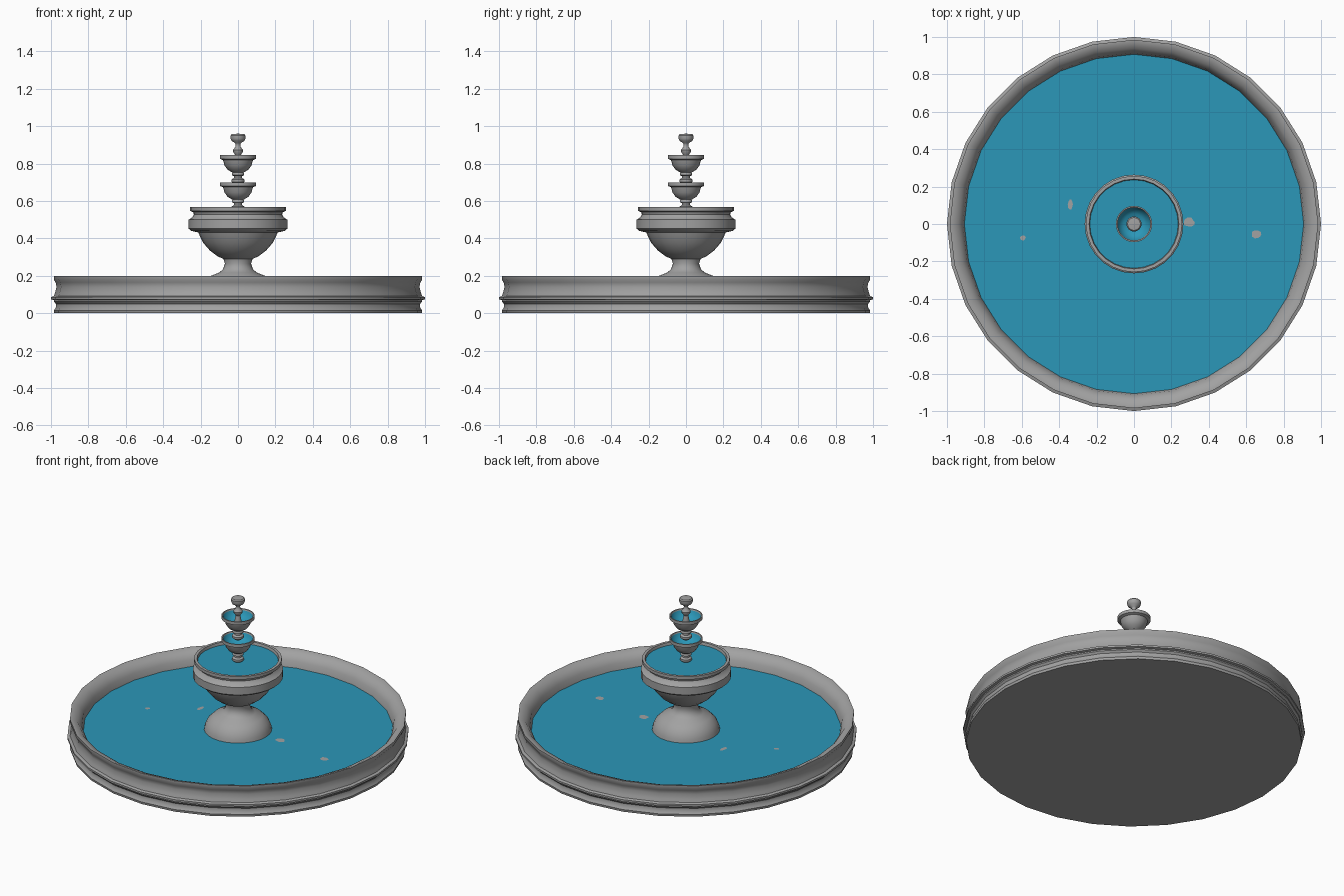
import bpy, math, random

if "Cube" in bpy.data.objects:
    bpy.data.objects.remove(bpy.data.objects["Cube"])

random.seed(4)


def material(name, rgb):
    m = bpy.data.materials.new(name)
    m.diffuse_color = (*rgb, 1)
    m.use_nodes = True
    m.node_tree.nodes["Principled BSDF"].inputs["Base Color"].default_value = m.diffuse_color
    return m


STONE = material("grey stone", (0.36, 0.36, 0.36))
WATER = material("blue water", (0.024, 0.31, 0.48))


def make(name, verts, faces, mat, angle=40):
    me = bpy.data.meshes.new(name)
    me.from_pydata(verts, [], faces)
    me.materials.append(mat)
    ob = bpy.data.objects.new(name, me)
    bpy.context.collection.objects.link(ob)
    bpy.ops.object.select_all(action='DESELECT')
    bpy.context.view_layer.objects.active = ob
    ob.select_set(True)
    bpy.ops.object.shade_smooth_by_angle(angle=math.radians(angle))
    return ob


def lathe(name, profile, mat, n=28, cap_bottom=False, cap_top=False):
    """Spin (radius, height) points, listed bottom to top along the outside."""
    verts, faces = [], []
    for r, z in profile:
        for i in range(n):
            a = 2 * math.pi * i / n
            verts.append((r * math.cos(a), r * math.sin(a), z))
    for k in range(len(profile) - 1):
        for i in range(n):
            j = (i + 1) % n
            faces.append((k*n + i, k*n + j, (k+1)*n + j, (k+1)*n + i))
    if cap_bottom:
        faces.append(tuple(reversed(range(n))))
    if cap_top:
        t = (len(profile) - 1) * n
        faces.append(tuple(range(t, t + n)))
    return make(name, verts, faces, mat)


def disc(name, r, z, mat, n=28):
    pts = [(r*math.cos(2*math.pi*i/n), r*math.sin(2*math.pi*i/n), z) for i in range(n)]
    return make(name, pts, [tuple(range(n))], mat)


# Pool wall with mouldings, and its water
lathe("pool_wall", [(.982, 0), (.985, .015), (.974, .03), (.974, .05), (.985, .062),
                    (.985, .07), (1, .074), (1, .086), (.984, .092), (.978, .11),
                    (.97, .14), (.975, .165), (.985, .18), (.985, .2), (.975, .2),
                    (.94, .185), (.915, .15), (.905, .1)], STONE, cap_bottom=True)
disc("pool_water", .908, .11, WATER)

# Pedestal and main bowl
lathe("main_bowl", [(.2, .1), (.195, .13), (.18, .165), (.145, .2), (.1, .218), (.08, .235),
                    (.07, .265), (.078, .29), (.11, .305), (.15, .335), (.185, .375),
                    (.205, .415), (.212, .432), (.25, .44), (.264, .452), (.264, .5),
                    (.245, .512), (.236, .528), (.24, .54), (.257, .547), (.257, .567),
                    (.24, .567), (.234, .54)], STONE)
disc("main_bowl_water", .238, .55, WATER)


# Two small bowls on beaded stems, each with a hollow water surface
def small_bowl(name, z):
    lathe(name, [(.02, z - .155), (.034, z - .143), (.034, z - .13), (.022, z - .122),
                 (.022, z - .112), (.033, z - .107), (.033, z - .098), (.03, z - .093),
                 (.055, z - .078), (.072, z - .055), (.08, z - .026), (.097, z - .02),
                 (.097, z), (.09, z), (.086, z - .012)], STONE)
    lathe(name + "_water", [(.087, z - .008), (.078, z - .03), (.055, z - .05),
                            (.01, z - .058)][::-1], WATER).data.flip_normals()
    bpy.context.object.data.flip_normals()


small_bowl("lower_bowl", .7)
small_bowl("upper_bowl", .845)

# Finial, with the stem reaching down into the upper bowl
lathe("finial", [(.022, .78), (.022, .8), (.014, .845), (.025, .86), (.027, .872), (.015, .888),
                 (.012, .9), (.016, .91), (.035, .922), (.04, .935), (.04, .95), (.034, .957),
                 (.004, .96)], STONE, cap_top=True)


# Small stone patches breaking the water surface
for k, (x, y, a, b) in enumerate([(-.34, .107, .016, .03), (-.593, -.073, .016, .015),
                                  (.655, -.056, .03, .022), (.295, .01, .033, .024)]):
    pts = []
    for i in range(10):
        t = 2 * math.pi * i / 10
        s = random.uniform(.75, 1.1)
        pts.append((x + a*s*math.cos(t), y + b*s*math.sin(t), .112))
    make(f"stone_patch_{k + 1}", pts, [tuple(range(10))], STONE)
